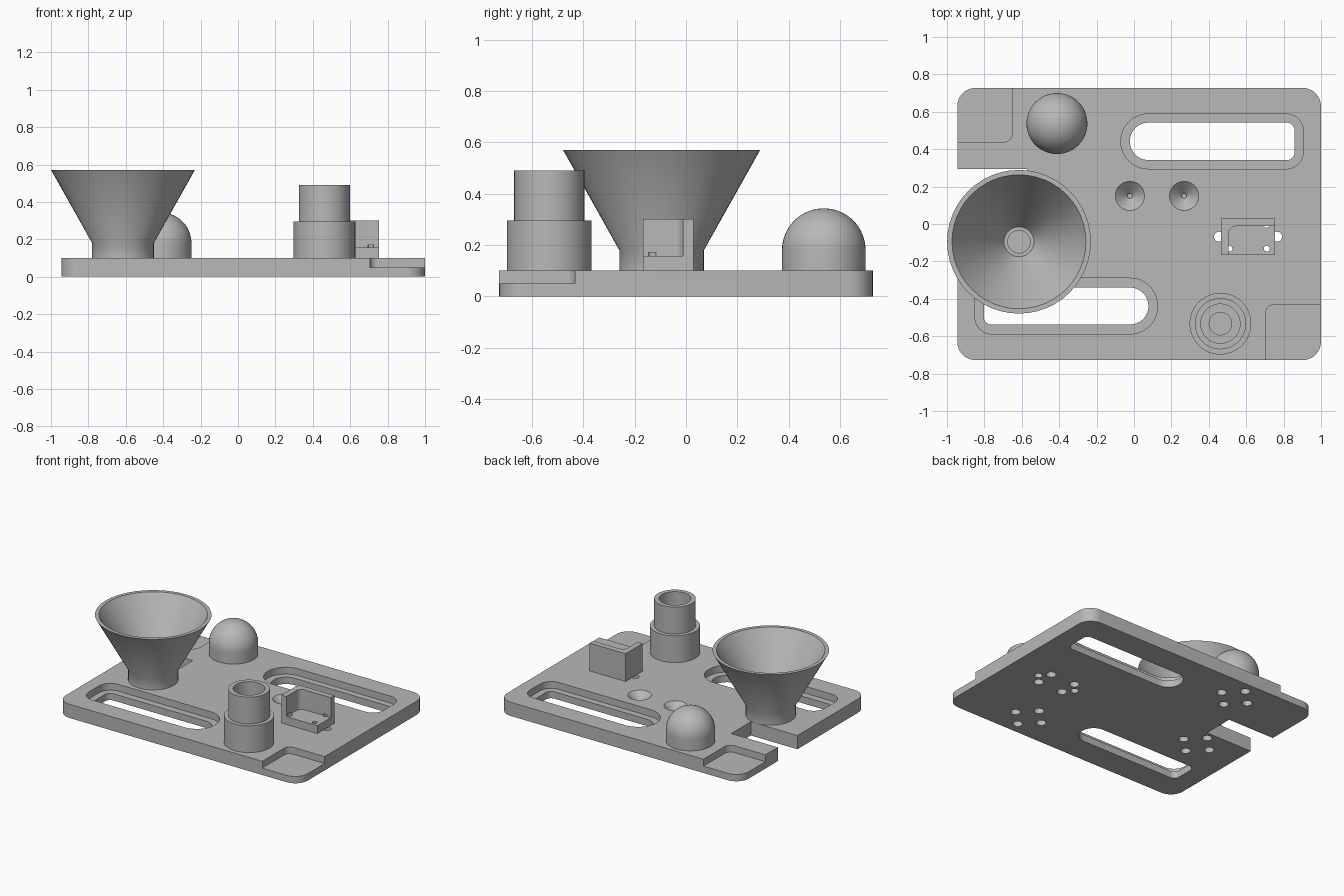
import bpy, bmesh, math
from mathutils import Vector

old = bpy.data.objects.get("Cube")
if old:
    bpy.data.objects.remove(old, do_unlink=True)

# Single plain grey
grey = bpy.data.materials.new("plain grey")
grey.use_nodes = True
grey.diffuse_color = (0.48, 0.48, 0.48, 1)
grey.node_tree.nodes["Principled BSDF"].inputs["Base Color"].default_value = grey.diffuse_color


def finish(name, bm):
    bmesh.ops.remove_doubles(bm, verts=bm.verts, dist=1e-5)
    bmesh.ops.recalc_face_normals(bm, faces=bm.faces)
    mesh = bpy.data.meshes.new(name)
    bm.to_mesh(mesh)
    bm.free()
    mesh.materials.append(grey)
    obj = bpy.data.objects.new(name, mesh)
    bpy.context.scene.collection.objects.link(obj)
    return obj


def prism(name, x, y, z, radii=(0, 0, 0, 0)):
    """Upright box whose four vertical corners have their own radii."""
    bm = bmesh.new()
    corners = [(x[0], y[0], 1, 1), (x[1], y[0], -1, 1),
               (x[1], y[1], -1, -1), (x[0], y[1], 1, -1)]
    verts = []
    for i, ((cx, cy, sx, sy), r) in enumerate(zip(corners, radii)):
        steps = 12 if r else 0
        for k in range(steps + 1):
            a = math.pi * (1 + i / 2 + k / 24)
            verts.append(bm.verts.new((cx + sx * r + r * math.cos(a),
                                       cy + sy * r + r * math.sin(a), z[0])))
    bmesh.ops.remove_doubles(bm, verts=verts, dist=1e-5)
    face = bm.faces.new([v for v in verts if v.is_valid])
    top = bmesh.ops.extrude_face_region(bm, geom=[face], use_keep_orig=True)
    for v in top["geom"]:
        if isinstance(v, bmesh.types.BMVert):
            v.co.z = z[1]
    return finish(name, bm)


def lathe(name, centre, profile, steps=48):
    """Closed solid turned from (radius, height) points, both ends on the axis."""
    bm = bmesh.new()
    pts = [bm.verts.new((r, 0, h)) for r, h in profile]
    edges = [bm.edges.new(p) for p in zip(pts, pts[1:])]
    bmesh.ops.spin(bm, geom=pts + edges, cent=(0, 0, 0), axis=(0, 0, 1),
                   angle=math.tau, steps=steps)
    bmesh.ops.translate(bm, verts=bm.verts, vec=Vector((*centre, 0)))
    return finish(name, bm)


def drill(centre, r, z0, z1):
    return lathe("drill", centre, [(0, z0), (r, z0), (r, z1), (0, z1)], 24)


def cut(obj, cutters):
    bpy.context.view_layer.objects.active = obj
    for c in cutters:
        c.hide_render = True
        mod = obj.modifiers.new("cut", 'BOOLEAN')
        mod.operation, mod.solver, mod.object = 'DIFFERENCE', 'EXACT', c
        bpy.ops.object.modifier_apply(modifier=mod.name)
        bpy.data.objects.remove(c, do_unlink=True)


FLOOR, TOP, UP = 0.05, 0.1, 0.2
funnel_at, dome_at = (-0.615, -0.095), (-0.412, 0.537)
tower_at, block_at = (0.462, -0.533), (0.61, -0.068)

# Base plate
plate = prism("base_plate", (-0.945, 1), (-0.728, 0.728), (0, TOP), (0.1,) * 4)
cutters = [
    # Stepped corners
    prism("step", (0.705, 1.1), (-0.9, -0.433), (FLOOR, UP), (0, 0, 0, 0.04)),
    prism("step", (-1.1, -0.65), (0.438, 0.9), (FLOOR, UP), (0, 0.05, 0, 0)),
    # Side notch
    prism("notch", (-1.1, -0.57), (0.07, 0.295), (-0.1, UP)),
    # Two slots with recessed ledges, one round end each
    prism("ledge", (-0.07, 0.905), (0.295, 0.588), (FLOOR, UP), (0.145, 0.09, 0.09, 0.145)),
    prism("slot", (-0.022, 0.858), (0.342, 0.542), (-0.1, UP), (0.099, 0.04, 0.04, 0.099)),
    prism("ledge", (-0.85, 0.125), (-0.588, -0.295 + 0.005), (FLOOR, UP), (0.09, 0.145, 0.145, 0.09)),
    prism("slot", (-0.803, 0.077), (-0.537, -0.34), (-0.1, UP), (0.04, 0.098, 0.098, 0.04)),
]
# Conical dimples
for x in (-0.022, 0.268):
    cutters.append(lathe("dimple", (x, 0.15),
                         [(0, 0.015), (0.013, 0.015), (0.013, 0.04), (0.078, TOP), (0.078, UP), (0, UP)]))
# Screw holes below the mounted parts
for cx, cy in (funnel_at, dome_at, tower_at):
    for dx, dy in ((1, 0), (-1, 0), (0, 1), (0, -1)):
        cutters.append(drill((cx + 0.11 * dx, cy + 0.11 * dy), 0.033, -0.1, UP))
bx, by = block_at
block_holes = [(bx + 0.1 * sx, by + 0.064 * sy) for sx in (1, -1) for sy in (1, -1)]
cutters += [drill(p, 0.033, -0.1, UP) for p in block_holes]
cutters += [drill((bx + 0.155 * s, by), 0.027, -0.1, UP) for s in (1, -1)]
cut(plate, cutters)

# Funnel
funnel = lathe("funnel", funnel_at,
               [(0, TOP), (0.165, TOP), (0.165, 0.18), (0.384, 0.57), (0.358, 0.57),
                (0.08, 0.15), (0.06, 0.15), (0.06, 0.11), (0, 0.11)])

# Dome on a short round wall
arc = [(0.163 * math.cos(k * math.pi / 32), 0.18 + 0.163 * math.sin(k * math.pi / 32))
       for k in range(16)]
dome = lathe("dome", dome_at, [(0, TOP), (0.163, TOP)] + arc + [(0, 0.343)])

# Stepped hollow tower
tower = lathe("stepped_tower", tower_at,
              [(0, TOP), (0.165, TOP), (0.165, 0.295), (0.137, 0.295), (0.137, 0.49),
               (0.105, 0.49), (0.105, 0.25), (0.06, 0.25), (0.06, 0.12), (0, 0.12)])

# Corner bracket with an open pocket and small screw holes
bracket = prism("corner_bracket", (0.465, 0.755), (-0.167, 0.03), (TOP, 0.302))
cut(bracket, [prism("pocket", (0.505, 0.9), (-0.4, -0.012), (0.157, 0.5), (0, 0, 0, 0.04))]
    + [drill(p, 0.016, 0, 0.17) for p in block_holes])

# Smooth shading on round faces
bpy.ops.object.select_all(action='DESELECT')
for obj in (plate, funnel, dome, tower, bracket):
    obj.select_set(True)
bpy.context.view_layer.objects.active = plate
bpy.ops.object.shade_smooth_by_angle(angle=math.radians(30))
